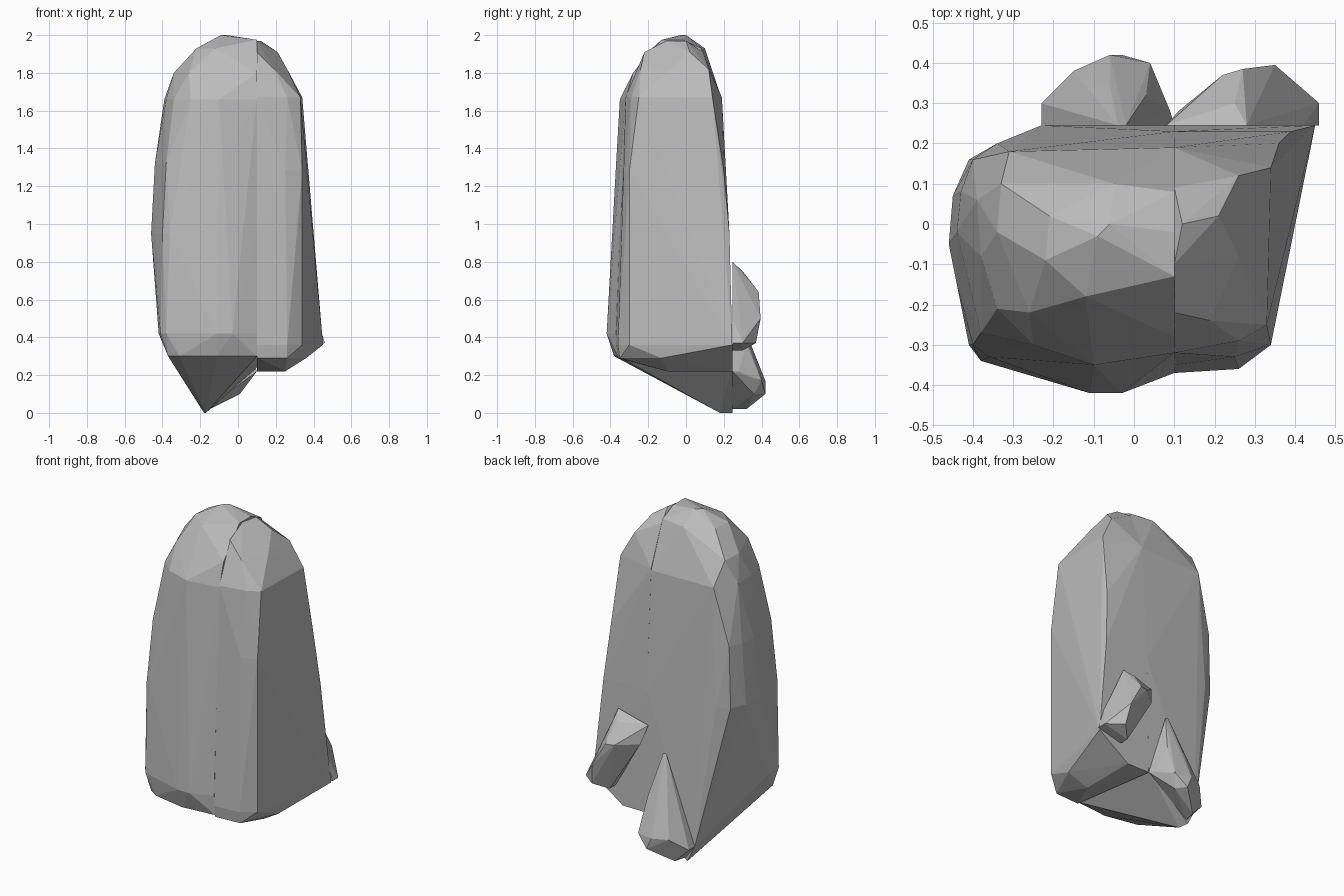
import bpy
import bmesh

default_cube = bpy.data.objects.get("Cube")
if default_cube:
    bpy.data.objects.remove(default_cube, do_unlink=True)

# One plain stone colour for every part
stone = bpy.data.materials.new("plain grey")
stone.use_nodes = True
grey = (.5, .5, .5, 1)
stone.diffuse_color = grey
shader = next(node for node in stone.node_tree.nodes if node.type == "BSDF_PRINCIPLED")
shader.inputs["Base Color"].default_value = grey
shader.inputs["Roughness"].default_value = .8


def ring(height, *corners):
    """Lift the corners of a flat outline to one height."""
    return [(x, y, height) for x, y in corners]


def faceted_block(name, *outlines):
    """Wrap stacked outlines in a flat-faced convex shell."""
    shell = bmesh.new()
    for outline in outlines:
        for corner in outline:
            shell.verts.new(corner)
    result = bmesh.ops.convex_hull(shell, input=shell.verts[:])
    unused = set(result["geom_interior"]) | set(result["geom_unused"])
    loose = [item for item in unused if isinstance(item, bmesh.types.BMVert)]
    bmesh.ops.delete(shell, geom=loose, context="VERTS")
    bmesh.ops.recalc_face_normals(shell, faces=shell.faces[:])
    mesh = bpy.data.meshes.new(name)
    shell.to_mesh(mesh)
    shell.free()
    mesh.materials.append(stone)
    block = bpy.data.objects.new(name, mesh)
    bpy.context.collection.objects.link(block)
    return block


# The body is split by a vertical seam; its back is nearly flat
seam = .1
back = .245

# Wide part of the body: pointed foot, bulging flank, domed top
foot = ring(0, (-.17, .18), (-.18, back))
foot_back = ring(.1, (-.23, back))
seam_foot = ring(.24, (seam, back))
lower_rim = ring(.3, (-.37, -.3), (-.31, -.34), (-.11, -.38), (seam, -.36))
lower_flank = ring(.42, (-.41, -.3), (-.38, -.34), (-.11, -.42), (-.03, -.42),
                   (seam, -.37), (-.42, -.18))
flank = ring(.95, (-.46, -.05), (-.44, -.15), (-.45, .07), (-.41, .16),
             (-.34, .2), (seam, .23), (-.4, -.3), (-.36, -.33), (-.08, -.39),
             (seam, -.35))
upper_flank = ring(1.32, (-.44, -.02), (-.43, .08), (-.38, -.27), (-.4, .16),
                   (-.08, -.37))
shoulder = ring(1.66, (-.39, .06), (-.38, -.08), (-.34, -.21), (-.25, -.3),
                (-.1, -.35), (seam, -.32), (-.31, .18), (seam, .19))
upper_dome = ring(1.8, (-.33, .1), (-.34, -.02), (-.26, -.22), (seam, -.28))
crown = ring(1.93, (-.22, -.09), (-.12, -.18), (-.21, .02), (-.05, .1), (seam, .08))
crest = ring(1.975, (seam, -.13), (seam, -.02))
peak = ring(2, (-.09, -.03), (-.06, 0))
faceted_block("body_wide_part", foot, foot_back, seam_foot, lower_rim,
              lower_flank, flank, upper_flank, shoulder, upper_dome, crown,
              crest, peak)

# Narrow part of the body: flat slanting side that flares at the back
base = ring(.22, (.25, -.1), (.25, back), (seam, back))
base_rim = ring(.29, (seam, -.36), (.26, -.35), (.36, -.13))
side_rim = ring(.36, (.34, -.3), (.45, back), (.26, -.36), (seam, -.37))
side_flank = ring(.95, (seam, .23), (.39, .23), (seam, -.35))
side_upper = ring(1.28, (.34, -.3), (.36, .2), (.25, -.33))
side_top = ring(1.67, (.34, .14), (.33, -.25), (.26, -.29), (seam, -.32), (seam, .19))
side_dome = ring(1.82, (.26, .12), (.26, -.08), (.19, -.24))
side_crown = ring(1.91, (.21, .02), (seam, .09), (seam, -.22))
side_peak = ring(1.97, (.12, 0), (seam, -.1))
faceted_block("body_narrow_part", base, base_rim, side_rim, side_flank,
              side_upper, side_top, side_dome, side_crown, side_peak)

# Upper back knob: slants down and outwards
faceted_block(
    "upper_back_knob",
    ring(.8, (.28, back)),
    ring(.75, (.08, back), (.25, .3)),
    ring(.64, (.11, .28), (.22, .37), (.27, .385)),
    ring(.5, (.35, .395), (.42, back)),
    ring(.37, (.46, .3), (.46, back), (.37, .37)),
    ring(.33, (.3, back), (.3, .3)),
)

# Lower back knob: narrow above, rounded at the foot
faceted_block(
    "lower_back_knob",
    ring(.61, (-.02, back), (-.04, back)),
    ring(.37, (-.06, .34), (.03, .32)),
    ring(.22, (seam, back), (.09, .28)),
    ring(.17, (-.15, .38), (-.06, .42), (.04, .4)),
    ring(.1, (-.23, back), (-.23, .3), (-.03, .42), (.01, .36)),
    ring(.02, (-.17, back), (-.15, .32)),
)
